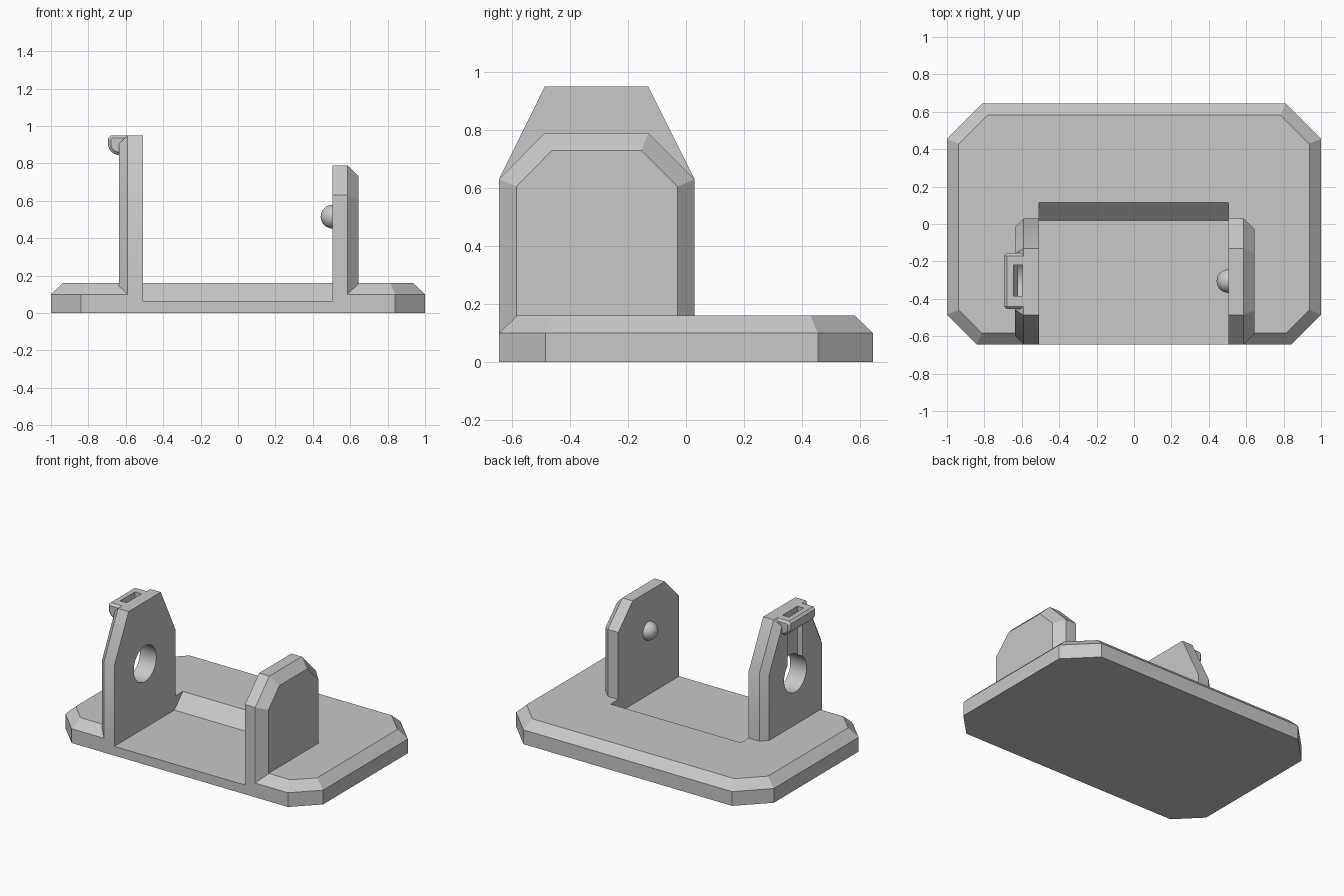
import bpy, bmesh, math
from mathutils import Vector, Matrix

cube = bpy.data.objects.get("Cube")
if cube:
    bpy.data.objects.remove(cube, do_unlink=True)

grey = bpy.data.materials.new("plain_grey")
grey.use_nodes = True
GREY = (0.58, 0.58, 0.58, 1)
grey.diffuse_color = GREY
grey.node_tree.nodes["Principled BSDF"].inputs["Base Color"].default_value = GREY


def finish(name, bm):
    bmesh.ops.recalc_face_normals(bm, faces=bm.faces)
    mesh = bpy.data.meshes.new(name)
    bm.to_mesh(mesh)
    bm.free()
    mesh.materials.append(grey)
    obj = bpy.data.objects.new(name, mesh)
    bpy.context.collection.objects.link(obj)
    return obj


def inset(points, d):
    """Offset a convex outline inwards by d with mitred corners."""
    n = len(points)
    pts = [Vector(p) for p in points]
    area = sum(pts[i].x * pts[(i + 1) % n].y - pts[(i + 1) % n].x * pts[i].y
               for i in range(n))
    side = 1 if area > 0 else -1
    out = []
    for i, p in enumerate(pts):
        a = (p - pts[i - 1]).normalized()
        b = (pts[(i + 1) % n] - p).normalized()
        na = Vector((-a.y, a.x)) * side
        nb = Vector((-b.y, b.x)) * side
        out.append(p + (na + nb) * d / (1 + na.dot(nb)))
    return out


def loft(name, axis, layers):
    """Solid through stacked outlines; each layer is (offset, outline)."""
    place = {"x": lambda o, p: (o, p[0], p[1]),
             "y": lambda o, p: (p[0], o, p[1]),
             "z": lambda o, p: (p[0], p[1], o)}[axis]
    bm = bmesh.new()
    rings = [[bm.verts.new(place(o, p)) for p in pts] for o, pts in layers]
    n = len(rings[0])
    for lower, upper in zip(rings, rings[1:]):
        for i in range(n):
            j = (i + 1) % n
            bm.faces.new((lower[i], lower[j], upper[j], upper[i]))
    bm.faces.new(rings[0])
    bm.faces.new(rings[-1])
    return finish(name, bm)


def activate(obj):
    bpy.ops.object.select_all(action="DESELECT")
    obj.select_set(True)
    bpy.context.view_layer.objects.active = obj


def cut(target, cutter):
    mod = target.modifiers.new("cut", "BOOLEAN")
    mod.operation = "DIFFERENCE"
    mod.solver = "EXACT"
    mod.object = cutter
    activate(target)
    bpy.ops.object.modifier_apply(modifier=mod.name)


def smooth(obj):
    activate(obj)
    bpy.ops.object.shade_smooth_by_angle(angle=math.radians(30))


FRONT, BACK, WALL_BACK = -0.645, 0.645, 0.03
PIN_Y, PIN_Z = -0.305, 0.515

# Base plate with clipped corners and a chamfered top rim
half = [(0.84, FRONT), (1, -0.485), (1, 0.455), (0.81, BACK)]
outline = half + [(-x, y) for x, y in reversed(half)]
base = loft("base_plate", "z",
            [(0, outline), (0.1, outline), (0.16, inset(outline, 0.063))])

# Open-fronted pocket with a sloping back
pocket = [(-0.8, 0.065), (0.02, 0.065), (0.125, 0.17), (0.125, 0.3), (-0.8, 0.3)]
pocket_cutter = loft("pocket_cutter", "x", [(-0.508, pocket), (0.505, pocket)])
cut(base, pocket_cutter)


# Upright walls, chamfered on the outside
def wall(name, top, inner, edge, outer):
    shape = [(FRONT, 0.03), (WALL_BACK, 0.03), (WALL_BACK, 0.63),
             (-0.13, top), (-0.487, top), (FRONT, 0.63)]
    return loft(name, "x", [(inner, shape), (edge, shape),
                            (outer, inset(shape, abs(outer - edge)))])


left_wall = wall("left_pin_wall", 0.79, 0.505, 0.585, 0.645)
right_wall = wall("right_slotted_wall", 0.95, -0.508, -0.59, -0.635)

# Round pin on the inside of the left wall
bm = bmesh.new()
bmesh.ops.create_uvsphere(bm, u_segments=32, v_segments=16, radius=0.063,
                          matrix=Matrix.Translation((0.505, PIN_Y, PIN_Z)))
smooth(finish("pin_bump", bm))

# Rounded guide loop at the top of the right wall
arc = [(-0.635 + 0.06 * math.cos(a), 0.905 + 0.06 * math.sin(a))
       for a in (math.pi * (1 + i / 16) for i in range(9))]
guide = [(-0.56, 0.95), (-0.68, 0.95), (-0.695, 0.935)] + arc + [(-0.56, 0.845)]
small = inset(guide, 0.015)
loop = loft("guide_loop", "y", [(-0.455, small), (-0.44, guide),
                                (-0.17, guide), (-0.155, small)])

# Hole through the right wall, and the groove running up through the loop
bm = bmesh.new()
bmesh.ops.create_cone(bm, cap_ends=True, segments=48, radius1=0.125,
                      radius2=0.125, depth=0.4,
                      matrix=Matrix.Translation((-0.57, PIN_Y, PIN_Z))
                      @ Matrix.Rotation(math.pi / 2, 4, "Y"))
hole_cutter = finish("hole_cutter", bm)
groove = [(-0.595, PIN_Z), (-0.595, 1), (-0.645, 1), (-0.645, 0.92),
          (-0.638, 0.89), (-0.62, 0.865), (-0.62, 0.842), (-0.7, 0.842),
          (-0.7, PIN_Z)]
groove_cutter = loft("groove_cutter", "y", [(-0.385, groove), (-0.22, groove)])
cut(right_wall, hole_cutter)
cut(right_wall, groove_cutter)
cut(loop, groove_cutter)
smooth(right_wall)
smooth(loop)

for helper in (pocket_cutter, hole_cutter, groove_cutter):
    bpy.data.objects.remove(helper, do_unlink=True)
